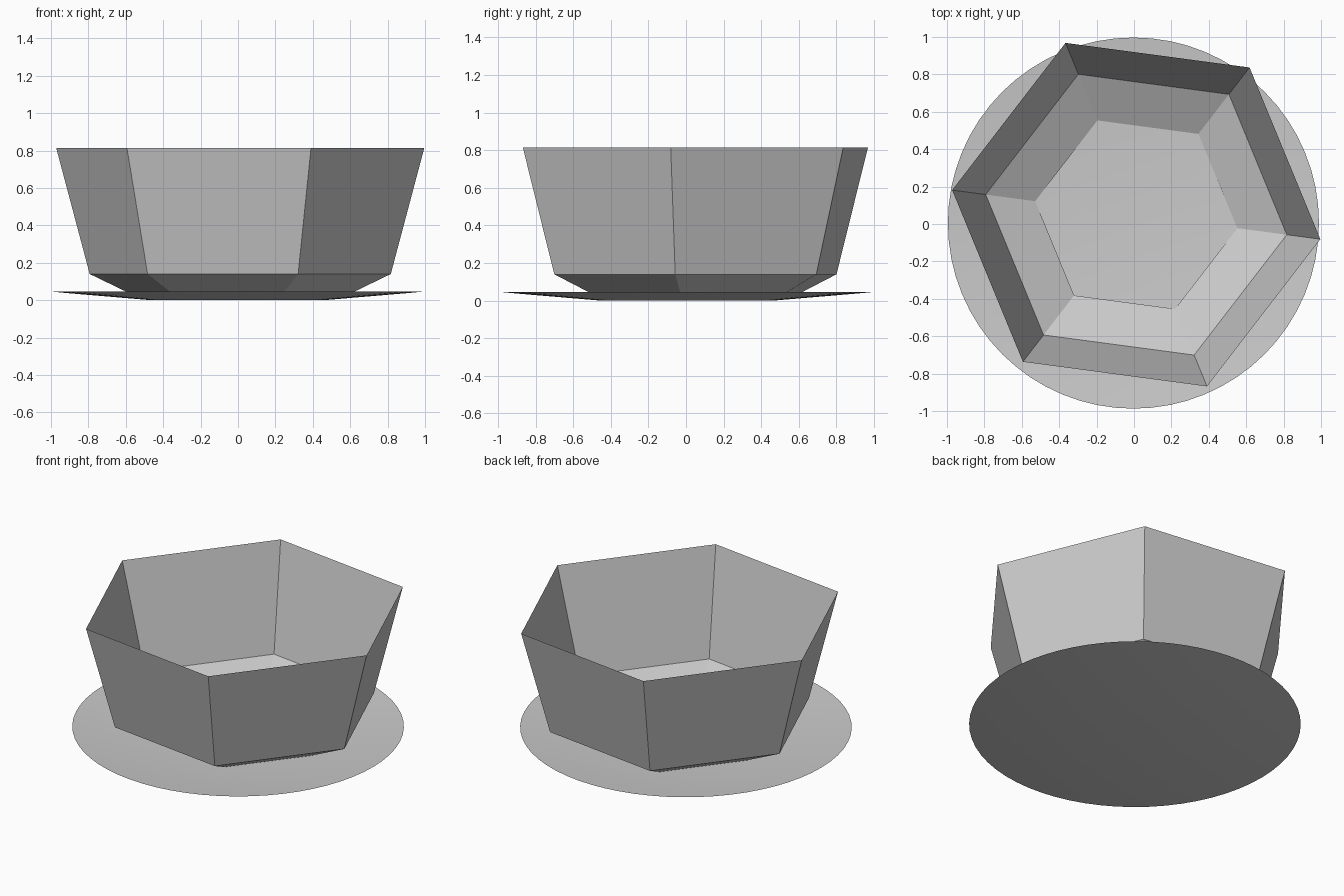
import bpy, bmesh
from math import cos, sin, pi, radians

cube = bpy.data.objects.get("Cube")
if cube:
    bpy.data.objects.remove(cube)

grey = bpy.data.materials.new("plain_grey")
grey.use_nodes = True
colour = (0.6, 0.6, 0.6, 1)
grey.diffuse_color = colour
grey.node_tree.nodes["Principled BSDF"].inputs["Base Color"].default_value = colour


def lathe(name, profile, sides, centre, turn=0, floor=False):
    """Sweep (radius, height) pairs around z into a thin open shell."""
    bm = bmesh.new()
    rings = []
    for r, z in profile:
        angles = [turn + 2 * pi * i / sides for i in range(sides)]
        rings.append([bm.verts.new((r * cos(a), r * sin(a), z)) for a in angles])
    for low, high in zip(rings, rings[1:]):
        for i in range(sides):
            j = (i + 1) % sides
            bm.faces.new((low[i], low[j], high[j], high[i]))
    if floor:
        bm.faces.new(rings[0][::-1])
    mesh = bpy.data.meshes.new(name)
    bm.to_mesh(mesh)
    bm.free()
    mesh.materials.append(grey)
    obj = bpy.data.objects.new(name, mesh)
    obj.location = (*centre, 0)
    bpy.context.collection.objects.link(obj)
    return obj


# Six-sided pot with a steep wall and a tapered foot
lathe("pot", [(0.545, 0.012), (0.812, 0.14), (0.993, 0.815)], 6,
      (0.012, 0.05), radians(-7.6))

# Shallow round saucer under the pot
saucer = lathe("saucer", [(0.46, 0), (0.91, 0.038), (0.992, 0.046)], 64,
               (-0.003, 0.005), floor=True)
bpy.ops.object.select_all(action="DESELECT")
saucer.select_set(True)
bpy.context.view_layer.objects.active = saucer
bpy.ops.object.shade_smooth_by_angle(angle=radians(30))
